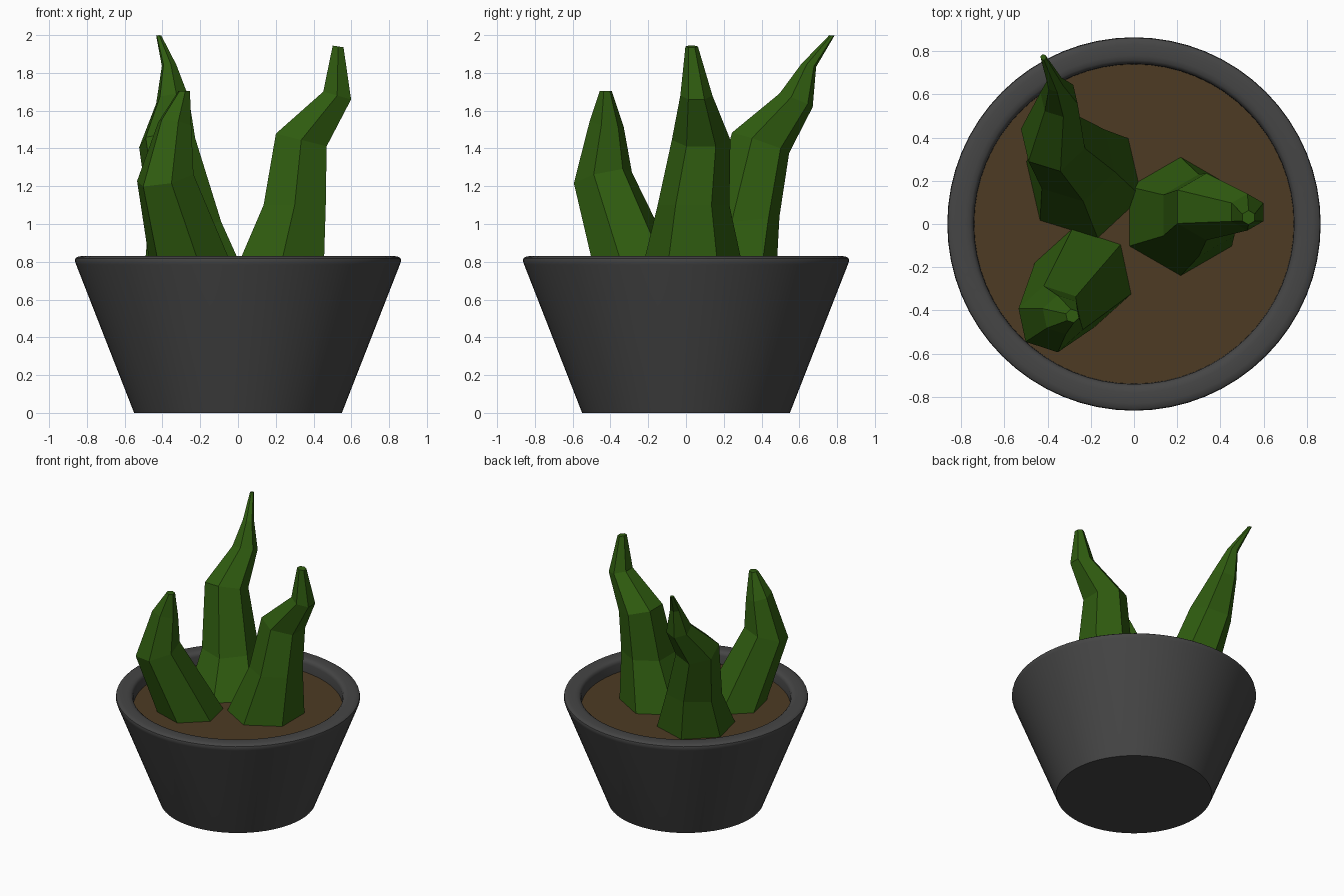
import bpy, bmesh, math

if "Cube" in bpy.data.objects:
    bpy.data.objects.remove(bpy.data.objects["Cube"])


def material(name, rgb):
    m = bpy.data.materials.new(name)
    m.diffuse_color = (*rgb, 1)
    m.use_nodes = True
    m.node_tree.nodes["Principled BSDF"].inputs["Base Color"].default_value = m.diffuse_color
    return m


GREY = material("dark grey pot", (0.06, 0.06, 0.06))
SOIL = material("brown soil", (0.075, 0.044, 0.017))
GREEN = material("leaf green", (0.029, 0.108, 0.005))


def finish(bm, name, mat):
    bmesh.ops.recalc_face_normals(bm, faces=bm.faces)
    me = bpy.data.meshes.new(name)
    bm.to_mesh(me)
    bm.free()
    ob = bpy.data.objects.new(name, me)
    bpy.context.collection.objects.link(ob)
    me.materials.append(mat)
    return ob


def loft(name, rings, mat, cap_end=True):
    """Skin a list of equal-length point rings, capping the start and the end."""
    bm = bmesh.new()
    vr = [[bm.verts.new(p) for p in ring] for ring in rings]
    n = len(vr[0])
    for a, b in zip(vr, vr[1:]):
        for i in range(n):
            j = (i + 1) % n
            bm.faces.new((a[i], a[j], b[j], b[i]))
    bm.faces.new(vr[0][::-1])
    if cap_end:
        bm.faces.new(vr[-1])
    return finish(bm, name, mat)


def circle(r, z, n=64):
    return [(r * math.cos(2 * math.pi * i / n), r * math.sin(2 * math.pi * i / n), z)
            for i in range(n)]


# Pot: tapered wall with a softly rounded rim and an inner lip
profile = [(0.55, 0), (0.857, 0.785), (0.864, 0.805), (0.861, 0.818), (0.85, 0.826),
           (0.83, 0.83), (0.78, 0.83), (0.758, 0.826), (0.746, 0.816), (0.741, 0.80),
           (0.739, 0.72)]
pot = loft("pot", [circle(r, z) for r, z in profile], GREY)
bpy.context.view_layer.objects.active = pot
pot.select_set(True)
bpy.ops.object.shade_smooth_by_angle(angle=math.radians(40))
pot.select_set(False)

# Soil disc
loft("soil", [circle(0.741, 0.722), circle(0.741, 0.735)], SOIL)


def leaf(name, phase, lean, rings):
    """Six-sided bent leaf; each ring is centre x, y, z, radius, slope along lean."""
    lean = math.radians(lean)
    out = []
    for cx, cy, cz, r, slope in rings:
        ring = []
        for k in range(6):
            a = math.radians(phase + 60 * k)
            ring.append((cx + r * math.cos(a), cy + r * math.sin(a),
                         cz + slope * r * math.cos(a - lean)))
        out.append(ring)
    loft(name, out, GREEN)


leaf("leaf_right", -30, 0, [
    (0.215, 0.035, 0.73, 0.275, 0),
    (0.30, 0.04, 1.10, 0.19, 0),
    (0.335, 0.08, 1.445, 0.155, -0.25),
    (0.525, 0.055, 1.68, 0.085, -0.28),
    (0.53, 0.03, 1.94, 0.033, -0.15)])

leaf("leaf_front_left", -18, -130, [
    (-0.235, -0.25, 0.73, 0.235, 0),
    (-0.385, -0.44, 1.245, 0.157, -0.3),
    (-0.335, -0.42, 1.53, 0.092, 0.25),
    (-0.285, -0.425, 1.705, 0.032, 0)])

leaf("leaf_back_left", 43, 100, [
    (-0.23, 0.205, 0.73, 0.28, 0),
    (-0.28, 0.30, 1.02, 0.20, 0.1),
    (-0.375, 0.395, 1.43, 0.155, -0.35),
    (-0.347, 0.583, 1.655, 0.09, -0.4),
    (-0.365, 0.65, 1.84, 0.04, -0.2),
    (-0.42, 0.772, 1.998, 0.014, -0.1)])
